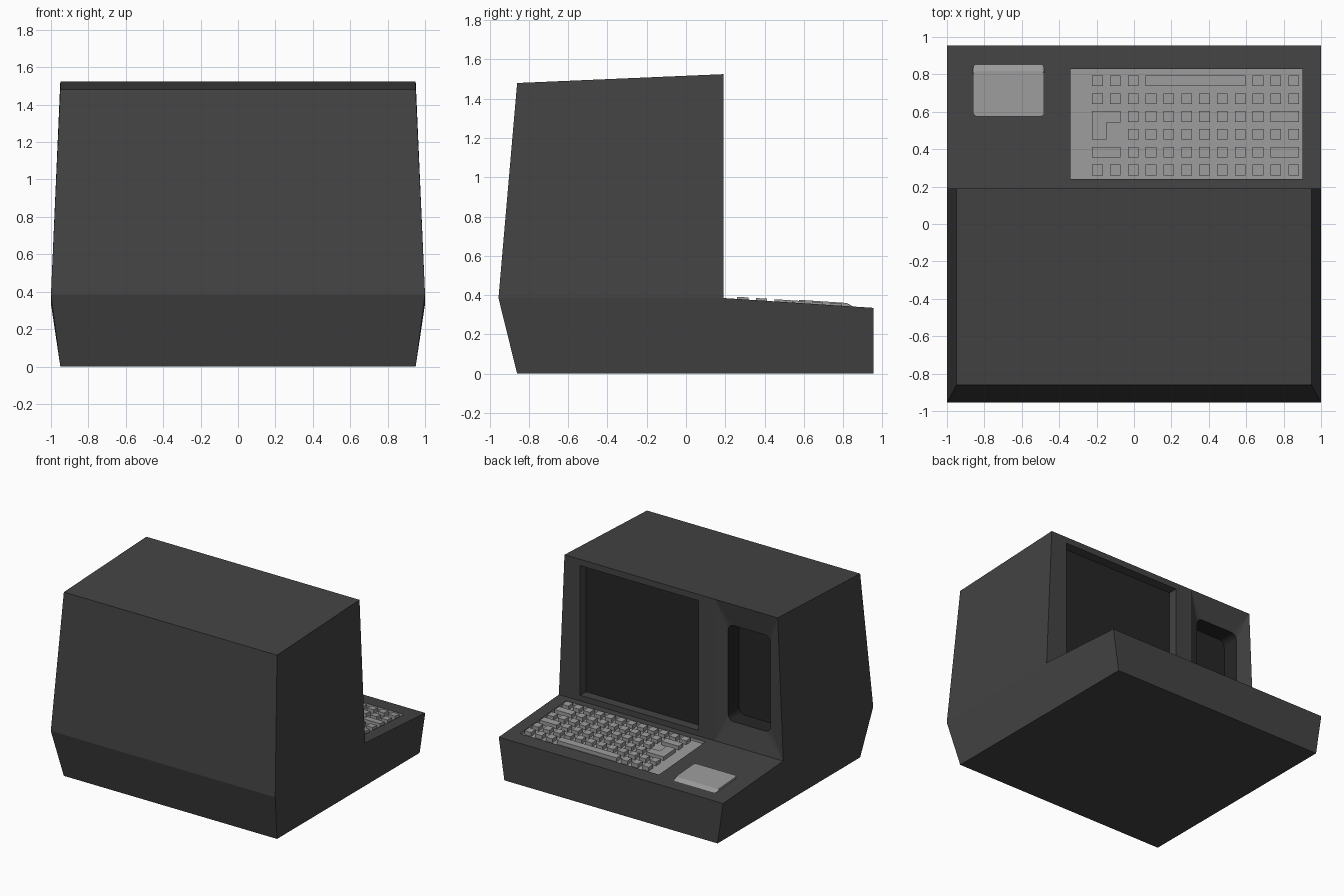
import bpy, bmesh, math

if "Cube" in bpy.data.objects:
    bpy.data.objects.remove(bpy.data.objects["Cube"])


def material(name, v):
    m = bpy.data.materials.new(name)
    m.diffuse_color = (v, v, v, 1)
    m.use_nodes = True
    m.node_tree.nodes["Principled BSDF"].inputs["Base Color"].default_value = m.diffuse_color
    return m


CASE = material("charcoal_case", 0.056)
LIGHT = material("light_grey_keys", 0.32)
DARK = material("dark_screen", 0.019)
Y0, ZD, ZT = 0.19, 0.385, 1.525     # screen wall, deck height, top height


def deck_z(y):
    return ZD - 0.05 / 0.765 * (y - Y0)


def rect(x0, x1, a0, a1, r=0.0, seg=4):
    """Counter-clockwise rectangle, optionally with rounded corners."""
    if r == 0:
        return [(x0, a0), (x1, a0), (x1, a1), (x0, a1)]
    pts = []
    centres = rect(x0 + r, x1 - r, a0 + r, a1 - r)
    for i, (cx, cy) in enumerate(centres):
        for k in range(seg + 1):
            t = math.pi * (1 + i / 2 + k / seg / 2)
            pts.append((cx + r * math.cos(t), cy + r * math.sin(t)))
    return pts


def wall(pts, y):
    return [(x, y, z) for x, z in pts]


def deck(pts, h):
    return [(x, y, deck_z(y) + h) for x, y in pts]


def face(bm, pts, mat=0):
    f = bm.faces.new([bm.verts.new(p) for p in pts])
    f.material_index = mat


def frame(bm, outer, inner, mat=0):
    """Fill between a four-corner outline and a (rounded) inner outline."""
    k = len(inner) // 4
    for i in range(4):
        for j in range(k - 1):
            face(bm, [outer[i], inner[i * k + j], inner[i * k + j + 1]], mat)
        n = (i + 1) % 4
        face(bm, [outer[i], outer[n], inner[n * k], inner[i * k + k - 1]], mat)


def tube(bm, a, b, mat=0):
    for i in range(len(a)):
        j = (i + 1) % len(a)
        face(bm, [a[i], a[j], b[j], b[i]], mat)


def prism(bm, low, high):
    face(bm, low)
    face(bm, high)
    tube(bm, low, high)


def finish(bm, name, mats):
    bmesh.ops.remove_doubles(bm, verts=bm.verts, dist=1e-4)
    bmesh.ops.recalc_face_normals(bm, faces=bm.faces)
    me = bpy.data.meshes.new(name)
    bm.to_mesh(me)
    bm.free()
    for m in mats:
        me.materials.append(m)
    ob = bpy.data.objects.new(name, me)
    bpy.context.collection.objects.link(ob)
    return ob


# ---- case shell
bm = bmesh.new()
F = 0.955
section = [(0.95, F, 0), (0.95, -0.86, 0), (1, -0.955, ZD),
           (0.95, -0.86, 1.48), (0.95, Y0, ZT)]
for (x0, y0, z0), (x1, y1, z1) in zip(section, section[1:]):
    face(bm, [(-x0, y0, z0), (x0, y0, z0), (x1, y1, z1), (-x1, y1, z1)])
face(bm, [(-0.95, F, 0), (0.95, F, 0), (1, F, deck_z(F)), (-1, F, deck_z(F))])
for s in (-1, 1):
    face(bm, [(s, -0.955, ZD), (s, Y0, ZD), (s * 0.95, Y0, ZT), (s * 0.95, -0.86, 1.48)])
    face(bm, [(s * 0.95, -0.86, 0), (s, -0.955, ZD), (s, Y0, ZD),
              (s, F, deck_z(F)), (s * 0.95, F, 0)])

# screen wall with recessed screen
split = -0.39
opening = rect(-0.245, 0.81, 0.43, 1.475)
frame(bm, wall([(split, ZD), (1, ZD), (0.95, ZT), (split, ZT)], Y0), wall(opening, Y0))
tube(bm, wall(opening, Y0), wall(opening, Y0 - 0.075))
face(bm, wall(opening, Y0 - 0.075), 2)

# sloped surround with rounded side bay
bay = rect(-0.86, -0.48, 0.56, 1.335, 0.05)
frame(bm, wall([(-1, ZD), (split, ZD), (split, ZT), (-0.95, ZT)], Y0), wall(bay, Y0 - 0.04))
tube(bm, wall(bay, Y0 - 0.04), wall(bay, Y0 - 0.18), 2)
face(bm, wall(bay, Y0 - 0.18), 2)

# deck with sunken keyboard tray
tray = rect(-0.34, 0.90, 0.24, 0.83)
frame(bm, deck(rect(-1, 1, Y0, F), 0), deck(tray, 0))
tube(bm, deck(tray, 0), deck(tray, -0.02), 1)
face(bm, deck(tray, -0.02), 1)
finish(bm, "terminal_case", [CASE, LIGHT, DARK])

# ---- keys: each row lists (first column, last column)
bm = bmesh.new()
P, H = 0.0953, 0.0285


def single(a, b):
    return [(i, i) for i in range(a, b + 1)]


rows = [
    single(0, 11),
    [(0, 1)] + single(2, 9) + [(10, 11)],
    single(2, 11),
    single(2, 9) + [(10, 11)],
    single(0, 11),
    single(0, 2) + [(3, 8)] + single(9, 11),
]


def col(i):
    return -0.195 + P * i


def add_key(pts):
    prism(bm, deck(pts, -0.022), deck(pts, 0.011))


for r, row in enumerate(rows):
    y = 0.289 + P * r
    for a, b in row:
        add_key(rect(col(a) - H, col(b) + H, y - H, y + H))
# L-shaped key
x0, x1, xm = col(0) - H, col(1) + H, col(0) + 0.048
ya, yb, yc = 0.289 + 2 * P - H, 0.289 + 3 * P - H - 0.005, 0.289 + 3 * P + H
add_key([(x0, ya), (xm, ya), (xm, yb), (x1, yb), (x1, yc), (x0, yc)])
# merge nothing between keys: they are spaced apart
finish(bm, "keyboard_keys", [LIGHT])

# ---- touch pad with sloped front edge
bm = bmesh.new()
pad = rect(-0.86, -0.48, 0.575, 0.862, 0.02)
top = [(x, y if y < 0.7 else y - 0.045) for x, y in pad]
prism(bm, deck(pad, -0.005), deck(top, 0.016))
finish(bm, "touch_pad", [LIGHT])
